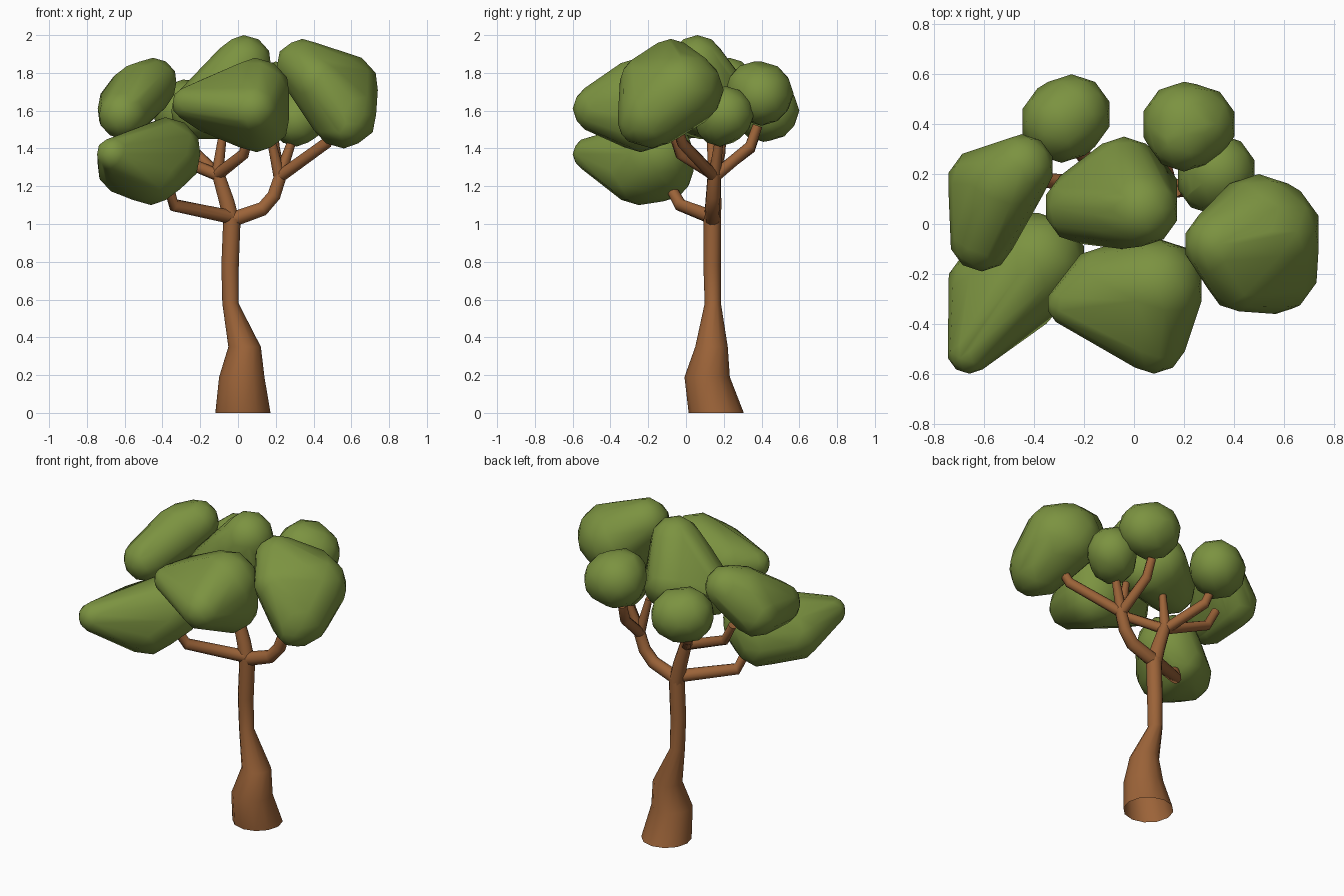
import bpy, bmesh, math
from mathutils import Vector

if "Cube" in bpy.data.objects:
    bpy.data.objects.remove(bpy.data.objects["Cube"])


def material(name, rgb):
    m = bpy.data.materials.new(name)
    m.diffuse_color = (*rgb, 1)
    m.use_nodes = True
    m.node_tree.nodes["Principled BSDF"].inputs["Base Color"].default_value = m.diffuse_color
    return m


BARK = material("bark brown", (0.33, 0.125, 0.04))
LEAF = material("leaf green", (0.20, 0.29, 0.052))


def finish(name, bm, mat, angle):
    bmesh.ops.recalc_face_normals(bm, faces=bm.faces)
    me = bpy.data.meshes.new(name)
    bm.to_mesh(me)
    bm.free()
    me.materials.append(mat)
    ob = bpy.data.objects.new(name, me)
    bpy.context.collection.objects.link(ob)
    bpy.ops.object.select_all(action='DESELECT')
    ob.select_set(True)
    bpy.context.view_layer.objects.active = ob
    bpy.ops.object.shade_smooth_by_angle(angle=math.radians(angle))
    return ob


def tube(name, path, sides=10, level=False, cap=True):
    """Tapered tube through (x, y, z, radius) points; level keeps rings flat."""
    bm = bmesh.new()
    pts = [Vector(p[:3]) for p in path]
    rings = []
    for i, p in enumerate(pts):
        t = pts[min(i + 1, len(pts) - 1)] - pts[max(i - 1, 0)]
        t = Vector((0, 0, 1)) if level else t.normalized()
        u = (Vector((0, 1, 0)) - t * t.y).normalized()
        v = t.cross(u)
        r = path[i][3]
        rings.append([bm.verts.new(p + r * (math.cos(a) * u + math.sin(a) * v))
                      for a in (2 * math.pi * k / sides for k in range(sides))])
    for a, b in zip(rings, rings[1:]):
        for k in range(sides):
            n = (k + 1) % sides
            bm.faces.new((a[k], a[n], b[n], b[k]))
    if cap:
        bm.faces.new(rings[-1])
    return finish(name, bm, BARK, 50)


def clump(name, balls):
    """Leaf clump: convex hull wrapped round a few balls (x, y, z, radius)."""
    bm = bmesh.new()
    for x, y, z, r in balls:
        made = bmesh.ops.create_icosphere(bm, subdivisions=2, radius=r)
        bmesh.ops.translate(bm, verts=made["verts"], vec=(x, y, z))
    res = bmesh.ops.convex_hull(bm, input=bm.verts)
    junk = {g for g in res["geom_interior"] + res["geom_unused"]
            if isinstance(g, bmesh.types.BMVert)}
    bmesh.ops.delete(bm, geom=list(junk), context='VERTS')
    hull = {f for f in res["geom"] if f.is_valid and isinstance(f, bmesh.types.BMFace)}
    bmesh.ops.delete(bm, geom=[f for f in bm.faces if f not in hull], context='FACES')
    return finish(name, bm, LEAF, 60)


# Trunk, flared and open at the foot
tube("trunk", [(0.026, 0.16, 0, 0.146), (0.02, 0.112, 0.19, 0.12),
               (0.035, 0.135, 0.35, 0.086), (-0.04, 0.142, 0.58, 0.043),
               (-0.042, 0.138, 0.78, 0.046), (-0.032, 0.14, 1.03, 0.046)],
     sides=12, level=True, cap=False)

# Main limbs
tube("right_limb", [(-0.04, 0.14, 1.02, 0.042), (0.13, 0.14, 1.08, 0.039),
                    (0.19, 0.145, 1.15, 0.037), (0.23, 0.15, 1.27, 0.034)])
tube("centre_limb", [(-0.032, 0.14, 1.0, 0.046), (-0.06, 0.145, 1.12, 0.042),
                     (-0.11, 0.15, 1.28, 0.034)])
tube("left_limb", [(-0.03, 0.14, 1.035, 0.038), (-0.34, -0.03, 1.10, 0.034),
                   (-0.37, -0.09, 1.21, 0.028)])

# Twigs fanning from the two forks: each runs to a bend, then rises to a tip
FORK_R, FORK_C = Vector((0.22, 0.15, 1.25)), Vector((-0.11, 0.15, 1.26))
twigs = {
    "right": (FORK_R, (0.47, -0.02, 1.43)),
    "back_right": (FORK_R, (0.19, 0.34, 1.41)),
    "front": (FORK_C, (0.03, -0.03, 1.37)),
    "left": (FORK_C, (-0.40, 0.18, 1.38)),
    "back_left": (FORK_C, (-0.25, 0.34, 1.40)),
}
for key, (fork, bend) in twigs.items():
    out = (Vector(bend) - fork) * 0.2
    tip = Vector(bend) + Vector((out.x, out.y, 0.11))
    tube(key + "_twig", [(*fork, 0.032), (*bend, 0.03), (*tip, 0.026)], sides=8)

# Short straight twigs
for key, fork, tip in (("mid_right", FORK_R, (0.30, 0.18, 1.48)),
                       ("front_right", FORK_R, (0.17, 0.13, 1.47)),
                       ("centre", FORK_C, (-0.08, 0.16, 1.48))):
    tube(key + "_twig", [(*fork, 0.032), (*tip, 0.021)], sides=8)

# Leaf clumps
clumps = {
    "right": [(0.34, -0.08, 1.84, 0.14), (0.55, -0.03, 1.71, 0.2),
              (0.56, -0.18, 1.58, 0.18), (0.5, 0.0, 1.71, 0.2),
              (0.42, -0.22, 1.76, 0.13), (0.57, -0.25, 1.53, 0.11)],
    "front": [(-0.26, -0.32, 1.64, 0.09), (0.09, -0.25, 1.69, 0.19),
              (0.1, -0.24, 1.56, 0.18), (0.08, -0.47, 1.61, 0.13),
              (-0.12, -0.25, 1.63, 0.16)],
    "low_left": [(-0.66, -0.51, 1.37, 0.09), (-0.385, -0.15, 1.37, 0.195),
                 (-0.46, -0.25, 1.285, 0.185), (-0.59, -0.25, 1.31, 0.16),
                 (-0.44, -0.12, 1.28, 0.16)],
    "left": [(-0.45, 0.23, 1.75, 0.13), (-0.6, 0.16, 1.61, 0.15),
             (-0.61, -0.06, 1.58, 0.13), (-0.52, 0.16, 1.7, 0.16)],
    "top": [(0.03, 0.06, 1.85, 0.15), (-0.04, 0.2, 1.66, 0.15),
            (-0.21, 0.07, 1.6, 0.15), (0.02, 0.13, 1.61, 0.16),
            (-0.05, 0.06, 1.75, 0.16)],
    "back_right": [(0.20, 0.36, 1.71, 0.15), (0.20, 0.40, 1.69, 0.17),
                   (0.25, 0.40, 1.68, 0.16)],
    "back_left": [(-0.25, 0.44, 1.6, 0.16), (-0.29, 0.41, 1.6, 0.165)],
    "mid_right": [(0.34, 0.21, 1.58, 0.15), (0.31, 0.18, 1.55, 0.14)],
}
for key, balls in clumps.items():
    clump(key + "_leaves", balls)
